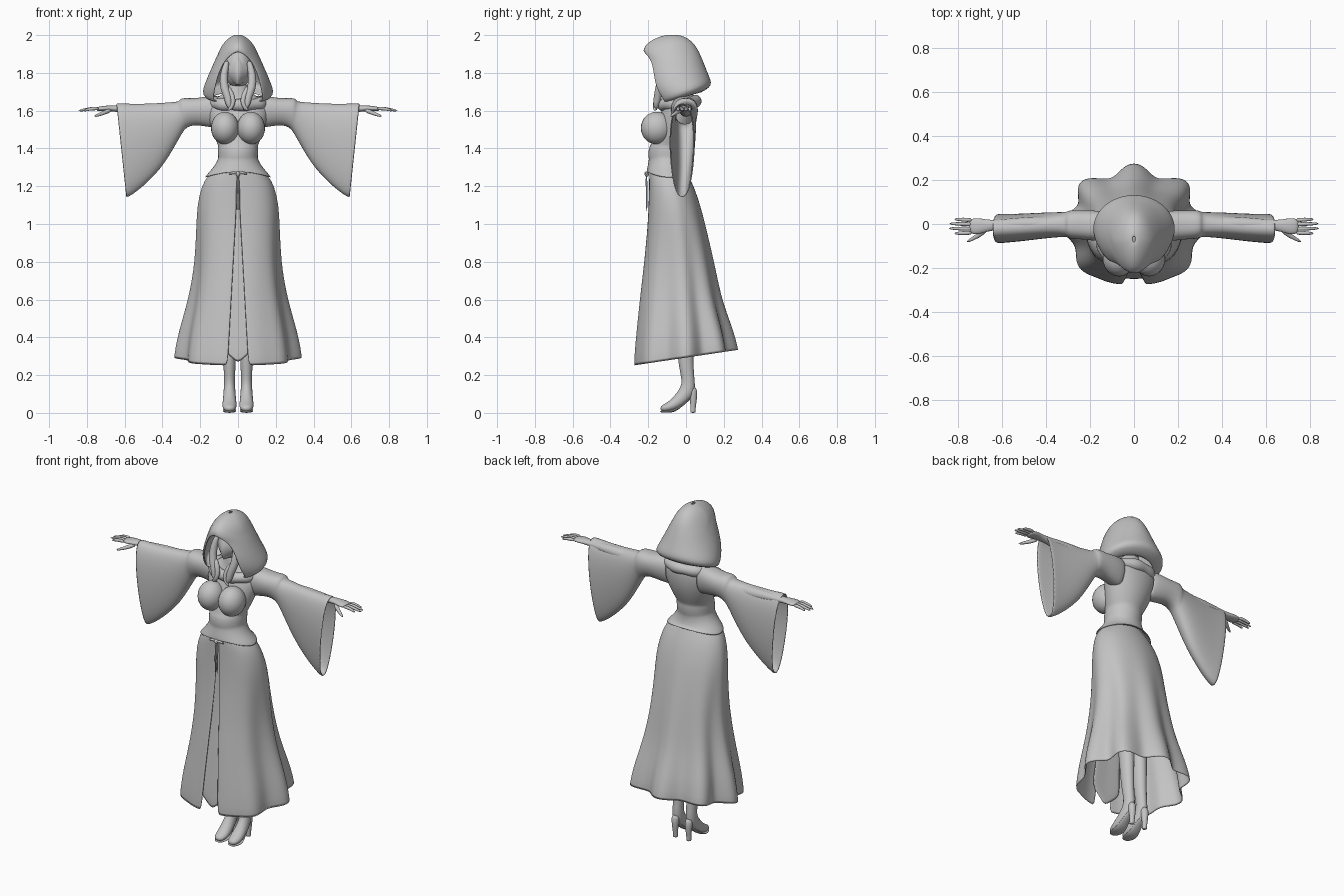
import bpy, bmesh, math
from mathutils import Vector

grey = bpy.data.materials.new("plain grey")
grey.diffuse_color = (0.55, 0.55, 0.55, 1)


def finish(name, bm, thick=0, sub=1):
    bmesh.ops.remove_doubles(bm, verts=bm.verts, dist=1e-5)
    bmesh.ops.recalc_face_normals(bm, faces=bm.faces)
    me = bpy.data.meshes.new(name)
    bm.to_mesh(me)
    bm.free()
    me.materials.append(grey)
    me.shade_smooth()
    ob = bpy.data.objects.new(name, me)
    bpy.context.collection.objects.link(ob)
    if thick:
        m = ob.modifiers.new("thickness", 'SOLIDIFY')
        m.thickness, m.offset = thick, 0
    if sub:
        m = ob.modifiers.new("smooth", 'SUBSURF')
        m.levels = m.render_levels = sub
    return ob


def loft(name, rings, closed=True, caps=False, thick=0, sub=1):
    """Skin a list of equally long point rows."""
    bm = bmesh.new()
    rows = [[bm.verts.new(p) for p in r] for r in rings]
    n = len(rows[0])
    for r0, r1 in zip(rows, rows[1:]):
        for i in range(n if closed else n - 1):
            j = (i + 1) % n
            bm.faces.new((r0[i], r0[j], r1[j], r1[i]))
    if caps:
        bm.faces.new(rows[0])
        bm.faces.new(rows[-1])
    return finish(name, bm, thick, sub)


def tube(name, path, radii, side, n=12):
    """Tapered limb: radii are (along side, across side) at each path point."""
    pts = [Vector(p) for p in path]
    rings = []
    for i, p in enumerate(pts):
        t = (pts[min(i + 1, len(pts) - 1)] - pts[max(i - 1, 0)]).normalized()
        s = Vector(side)
        s = (s - t * s.dot(t)).normalized()
        u = t.cross(s)
        ra, rb = radii[i] if isinstance(radii[i], tuple) else (radii[i], radii[i])
        rings.append([p + s * ra * math.cos(2 * math.pi * k / n)
                      + u * rb * math.sin(2 * math.pi * k / n) for k in range(n)])
    return loft(name, rings, caps=True)


def ball(name, loc, size):
    bm = bmesh.new()
    bmesh.ops.create_uvsphere(bm, u_segments=24, v_segments=16, radius=1)
    for v in bm.verts:
        v.co = Vector([c * s + l for c, s, l in zip(v.co, size, loc)])
    return finish(name, bm, sub=0)


def spow(v, e):
    return math.copysign(abs(v) ** e, v)


# Bodice: (height, half width, front y, back y)
body = [(1.74, .045, -.085, .01), (1.69, .06, -.09, .03), (1.665, .12, -.095, .045),
        (1.635, .165, -.11, .058), (1.58, .16, -.135, .058), (1.52, .142, -.15, .05),
        (1.45, .118, -.175, .025), (1.412, .1, -.185, .005), (1.405, .105, -.195, .01),
        (1.355, .102, -.198, .005), (1.348, .102, -.192, 0), (1.31, .118, -.2, .002),
        (1.275, .15, -.207, .014), (1.245, .174, -.205, .028)]
rings = []
for z, w, f, b in body:
    rings.append([(w * math.sin(a), (f + b) / 2 + (b - f) / 2 * math.cos(a),
                   z + (.03 * math.cos(a) ** 2 if z < 1.25 else 0))
                  for a in [k * math.pi / 16 for k in range(32)]])
loft("bodice", rings, thick=.006)
for s in (-1, 1):
    ball("bust", (s * .069, -.155, 1.508), (.074, .084, .086))

# Skirt: pleated sheet with a front slit; (height, half width, front y, back y)
skirt = [(1.3, .115, -.19, -.01), (1.25, .16, -.192, .012), (1.2, .19, -.192, .038),
         (1.1, .212, -.195, .072), (1.0, .215, -.2, .096), (.9, .217, -.21, .118),
         (.8, .221, -.22, .138), (.7, .232, -.233, .156), (.6, .249, -.245, .174),
         (.5, .272, -.256, .2), (.4, .295, -.267, .23), (.288, .308, -.276, .252)]
rings, panel = [], []
for z, w, f, b in skirt:
    t = max(0, min(1, (1.15 - z) / .86))
    slit = .004 + .05 * t
    a0 = math.asin((slit / w) ** (1 / .8))
    yc = (f + b) / 2 * (1 - t)
    row = []
    for k in range(97):
        a = a0 + (2 * math.pi - 2 * a0) * k / 96
        back = (1 - math.cos(a)) / 2
        pleat = 1 + .1 * t ** 1.3 * math.cos(8 * a) * min(1, back * 2.2)
        e = .8 + .2 * min(1, back * 1.6)
        r = yc - f if math.cos(a) > 0 else b - yc
        x = w * spow(math.sin(a), e) * pleat
        y = yc - r * spow(math.cos(a), e) * pleat
        row.append((x, y, z + .15 * y * t))
    rings.append(row)
    panel.append([(x * (.3 + .7 * t), f + .025 + abs(x) * .1,
                   z + t * (abs(x) * .9 - .03)) for x in (-.1, -.06, -.03, 0, .03, .06, .1)])
loft("skirt", rings, closed=False, thick=.006)
loft("inner_skirt_panel", panel[1:], closed=False, thick=.006)

# Waist tie
ball("tie_knot", (0, -.208, 1.265), (.012, .012, .014))
for s in (-1, 1):
    tube("tie_loop", [(0, -.208, 1.265), (s * .025, -.213, 1.275), (s * .05, -.205, 1.262)],
         [.005, .009, .004], (0, 1, 0), 8)
    tube("tie_end", [(0, -.21, 1.262), (s * .007, -.208, 1.18), (s * .005, -.208, 1.06)],
         [.005, .005, .004], (0, 1, 0), 8)

# Hood: (front z, back z, front edge y, back y, half width, opening half width)
hood = [(2.0, 2.0, -.08, -.06, .006, 0), (1.99, 1.99, -.135, -.015, .034, 0),
        (1.962, 1.965, -.195, .03, .068, 0), (1.92, 1.92, -.232, .06, .095, 0),
        (1.885, 1.885, -.195, .075, .11, .05), (1.85, 1.855, -.178, .088, .123, .078),
        (1.79, 1.81, -.17, .105, .147, .105), (1.72, 1.775, -.158, .12, .17, .122),
        (1.67, 1.748, -.125, .13, .184, .13), (1.648, 1.725, -.115, .122, .178, .125),
        (1.65, 1.695, -.1, .07, .13, .1)]
rings = []
for zf, zb, ye, yb, w, hw in hood:
    A = math.pi - math.asin(hw / w)
    b = (yb - ye) / (1 - math.cos(A))
    row = []
    for k in range(41):
        a = A * (k - 20) / 20
        u = (1 - math.cos(a)) / (1 - math.cos(A))
        point = 1 - .25 * max(0, -math.cos(a)) * (hw == 0)
        row.append((w * math.sin(a) * point, yb - b + b * math.cos(a), zb + (zf - zb) * u))
    rings.append(row)
loft("hood", rings, closed=False, thick=.01)

# Head, veil with a centre ridge, and cowl round the neck
ball("head", (0, -.05, 1.825), (.075, .09, .105))
veil = [(1.89, .045, -.125), (1.85, .058, -.148), (1.81, .058, -.162),
        (1.77, .042, -.158), (1.735, .012, -.14)]
loft("face_veil", [[(w * k / 3, y + .045 * abs(k / 3), z) for k in range(-3, 4)]
                   for z, w, y in veil], closed=False, thick=.006)
rings = []
for k in range(32):
    a = k * math.pi / 16
    c = Vector((.125 * math.sin(a), -.035 + .085 * math.cos(a), 1.65 - .02 * math.sin(a / 2) ** 2))
    o = Vector((math.sin(a), math.cos(a), 0))
    r = .034 + .004 * math.sin(7 * a)
    rings.append([c + o * r * math.cos(j * math.pi / 5) + Vector((0, 0, r * math.sin(j * math.pi / 5)))
                  for j in range(10)])
loft("cowl", rings + rings[:1])

# Sleeves: (x top, x bottom, z top, z bottom, y half, y centre)
sleeve = [(.1, .1, 1.675, 1.51, .07, -.015), (.17, .17, 1.672, 1.52, .075, -.008),
          (.23, .23, 1.66, 1.53, .07, -.004), (.285, .275, 1.665, 1.515, .07, -.002),
          (.305, .29, 1.66, 1.495, .066, -.002), (.308, .295, 1.645, 1.49, .06, -.002),
          (.35, .34, 1.642, 1.41, .06, -.003), (.4, .39, 1.638, 1.325, .062, -.006),
          (.45, .44, 1.636, 1.265, .064, -.01), (.5, .485, 1.634, 1.22, .066, -.014),
          (.56, .53, 1.634, 1.18, .068, -.018), (.61, .57, 1.636, 1.152, .07, -.02),
          (.645, .592, 1.637, 1.142, .072, -.021)]
for s in (-1, 1):
    rings = []
    for xt, xb, zt, zb, h, yc in sleeve:
        row = []
        for k in range(28):
            c, n = math.cos(k * math.pi / 14), math.sin(k * math.pi / 14)
            u = (1 - c) / 2
            row.append((s * (xt + (xb - xt) * u), yc + h * spow(n, .8) * (1 - .25 * u),
                        zt + (zb - zt) * u))
        rings.append(row)
    loft("sleeve", rings, thick=.008)

    # Forearm, palm, fingers, thumb
    tube("forearm_and_palm", [(s * .3, 0, 1.6), (s * .5, 0, 1.605), (s * .63, -.005, 1.61),
                              (s * .67, -.007, 1.612), (s * .71, -.01, 1.612), (s * .755, -.012, 1.608)],
         [.042, .035, (.023, .018), (.028, .016), (.04, .015), (.037, .011)], (0, 1, 0))
    for y0, y1, x1 in ((.018, .022, .82), (-.002, .002, .845), (-.022, -.02, .848), (-.04, -.043, .82)):
        tube("finger", [(s * .735, y0, 1.611), (s * .78, (y0 + y1) / 2, 1.612), (s * x1, y1, 1.598)],
             [.011, .01, .006], (0, 1, 0), 8)
    tube("thumb", [(s * .67, -.022, 1.606), (s * .71, -.055, 1.588), (s * .765, -.083, 1.568)],
         [.014, .012, .006], (0, 1, 0), 8)

    # Curling front hair locks
    tube("hair_lock", [(s * .055, -.11, 1.87), (s * .078, -.125, 1.79), (s * .075, -.14, 1.72),
                       (s * .05, -.15, 1.67), (s * .052, -.158, 1.635), (s * .03, -.16, 1.6)],
         [.014, .022, .024, .022, .018, .006], (1, 0, 0))
    tube("hair_curl", [(s * .06, -.135, 1.73), (s * .035, -.15, 1.69), (s * .022, -.16, 1.65),
                       (s * .035, -.165, 1.615), (s * .055, -.165, 1.6)],
         [.015, .016, .014, .012, .005], (1, 0, 0))

    # Legs running into heeled boots
    x = s * .045
    tube("leg_and_boot", [(x, -.03, 1.05), (x, -.02, .6), (x, -.005, .36), (x, 0, .25), (x, .012, .175),
                          (x, .012, .125), (x, -.015, .085), (x, -.055, .048), (x, -.095, .028),
                          (x, -.138, .02)],
         [(.06, .07), (.045, .055), (.037, .045), (.033, .04), (.028, .033), (.031, .043),
          (.034, .04), (.038, .034), (.039, .026), (.022, .014)], (1, 0, 0), 16)
    tube("boot_heel", [(x, .03, .14), (x, .04, .09), (x, .038, .04), (x, .036, .006), (x, .036, 0)],
         [(.025, .028), (.022, .022), .015, .014, .014], (1, 0, 0))
    tube("boot_sole", [(x, .03, .085), (x, -.02, .045), (x, -.06, .009), (x, -.1, .007), (x, -.14, .008)],
         [(.02, .008), (.026, .008), (.037, .008), (.039, .007), (.02, .006)], (1, 0, 0))
